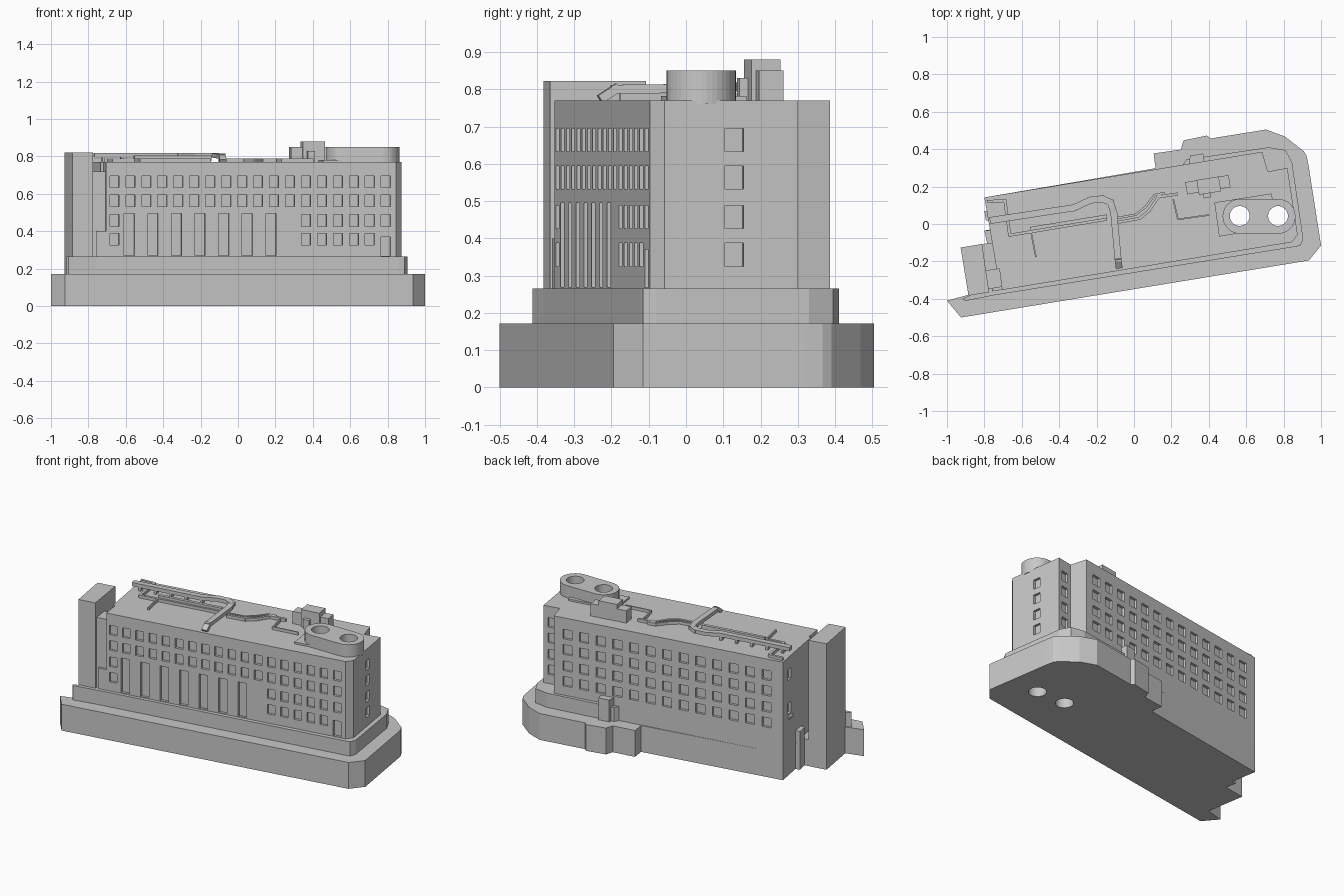
import bpy, bmesh
from math import cos, sin, pi
from mathutils import Vector, Matrix

cube = bpy.data.objects.get("Cube")
if cube:
    bpy.data.objects.remove(cube, do_unlink=True)

COLOUR = (0.58, 0.58, 0.58, 1)
grey = bpy.data.materials.new("plain grey")
grey.use_nodes = True
grey.diffuse_color = COLOUR
grey.node_tree.nodes["Principled BSDF"].inputs["Base Color"].default_value = COLOUR


def finish(name, bm):
    bmesh.ops.recalc_face_normals(bm, faces=bm.faces)
    mesh = bpy.data.meshes.new(name)
    bm.to_mesh(mesh)
    bm.free()
    mesh.materials.append(grey)
    ob = bpy.data.objects.new(name, mesh)
    bpy.context.collection.objects.link(ob)
    return ob


def add_prism(bm, pts, z0, z1):
    low = [bm.verts.new((x, y, z0)) for x, y in pts]
    face = bm.faces.new(low)
    new = bmesh.ops.extrude_face_region(bm, geom=[face])["geom"]
    bmesh.ops.translate(bm, vec=(0, 0, z1 - z0),
                        verts=[v for v in new if isinstance(v, bmesh.types.BMVert)])


def prism(name, pts, z0, z1):
    bm = bmesh.new()
    add_prism(bm, pts, z0, z1)
    return finish(name, bm)


def add_box(bm, centre, along, size):
    """Box whose local x follows the given direction."""
    x = Vector(along).normalized()
    side = Vector((0, 0, 1)).cross(x).normalized()
    rot = Matrix((x, side, x.cross(side))).transposed().to_4x4()
    m = Matrix.Translation(centre) @ rot @ Matrix.Diagonal((*size, 1))
    bmesh.ops.create_cube(bm, size=1, matrix=m)


def beam(name, path, width, height):
    bm = bmesh.new()
    for a, b in zip(path, path[1:]):
        a, b = Vector(a), Vector(b)
        add_box(bm, (a + b) / 2, b - a, ((b - a).length + width * 0.6, width, height))
    return finish(name, bm)


def carve(bm, wall, rects, depth=0.016):
    """Sink rectangles (from, to, low, high) into one flat wall."""
    start = Vector((*wall[0], 0))
    along = (Vector((*wall[1], 0)) - start).normalized()
    out = Vector((along.y, -along.x, 0))
    up = Vector((0, 0, 1))

    def faces():
        return [f for f in bm.faces
                if all(abs((v.co - start).dot(out)) < 1e-3 for v in f.verts)]

    cuts = [(start + along * t, along) for t in sorted({t for r in rects for t in r[:2]})]
    cuts += [(up * z, up) for z in sorted({z for r in rects for z in r[2:]})]
    for co, no in cuts:
        fs = faces()
        geom = fs + list({e for f in fs for e in f.edges}) + list({v for f in fs for v in f.verts})
        bmesh.ops.bisect_plane(bm, geom=geom, dist=1e-5, plane_co=co, plane_no=no)
    sunk = []
    for f in faces():
        c = f.calc_center_median()
        t = (c - start).dot(along)
        if any(a < t < b and lo < c.z < hi for a, b, lo, hi in rects):
            sunk.append(f)
    new = bmesh.ops.extrude_face_region(bm, geom=sunk)["geom"]
    bmesh.ops.translate(bm, vec=-out * depth,
                        verts=[v for v in new if isinstance(v, bmesh.types.BMVert)])
    left = [f for f in sunk if f.is_valid]
    if left:
        bmesh.ops.delete(bm, geom=left, context='FACES')


def cut(ob, cutter):
    mod = ob.modifiers.new("cut", 'BOOLEAN')
    mod.operation = 'DIFFERENCE'
    mod.solver = 'EXACT'
    mod.object = cutter


def circle(cx, cy, r, n=40, start=0.0, sweep=2 * pi):
    return [(cx + r * cos(start + sweep * i / n), cy + r * sin(start + sweep * i / n))
            for i in range(n)]


# Stepped base and podium
base = prism("base", [
    (-1, -.41), (-.925, -.5), (.935, -.195), (1, -.115), (.932, .32), (.922, .366), (.907, .39),
    (.806, .468), (.705, .505), (.41, .457), (.39, .473), (.265, .447), (.25, .398),
    (.105, .377), (.115, .298), (-.8, .142), (-.77, -.03), (-.8, -.035),
    (-.785, -.104), (-.81, -.107), (-.84, -.35), (-.89, -.38)], 0, .172)

podium = prism("podium", [
    (-.917, -.4), (-.905, -.412), (-.76, -.383), (.86, -.122), (.89, -.115), (.905, -.08),
    (.845, .33), (.81, .395), (.72, .41), (.28, .345), (.25, .3), (-.6, .1), (-.7, -.3)], .172, .265)

# Main block with recessed windows
front_wall = ((-.705, -.3525), (.845, -.097))
back_wall = ((.685, .386), (-.8, .142))
right_wall = ((.875, -.058), (.82, .3))
notch_wall = ((.82, .3), (.716, .28))
left_wall = ((-.8, .142), (-.77, -.03))

bm = bmesh.new()
add_prism(bm, [*front_wall, *right_wall, notch_wall[1], *back_wall, left_wall[1],
               (-.735, -.243), (-.72, -.24)], .172, .77)
bmesh.ops.recalc_face_normals(bm, faces=bm.faces)

rows = [(z, z + .062) for z in (.325, .426, .532, .633)]


def column(mid, width, levels=rows):
    return [(mid - width / 2, mid + width / 2, *z) for z in levels]


front = column(1.515, .05, [(.268, .37)])
for c in range(18):
    levels = rows if c == 0 or 11 < c < 17 else rows[1:] if c == 17 else rows[2:]
    front += column(.045 + c * .0865, .05, levels)
for c in range(7):
    front += column(.125 + c * .128, .055, [(.27, .495)])
carve(bm, front_wall, front)
carve(bm, back_wall, [r for c in range(13) for r in column(.09 + c * .109, .06)])
carve(bm, right_wall, column(.19, .05))
carve(bm, notch_wall, column(.053, .05))
carve(bm, left_wall, column(.09, .05, [(.4, .47), (.62, .69)]))
main_block = finish("main_block", bm)

# Stair tower and side blocks at the left end
prism("end_tower", [(-.927, -.126), (-.885, -.383), (-.775, -.365), (-.812, -.107)], 0, .822)
prism("tower_link", [(-.8, -.25), (-.715, -.235), (-.7, -.335), (-.79, -.35)], .17, .72)
prism("corner_pier", [(-.76, -.36), (-.7, -.351), (-.7, -.3), (-.76, -.3)], .17, .4)
prism("side_step", [(-.8, -.035), (-.785, -.104), (-.7, -.1), (-.7, -.03)], .17, .25)
prism("left_ledge", [(-.8, .07), (-.792, .02), (-.75, .02), (-.75, .07)], .37, .385)
prism("back_porch", [(.29, .3), (.3, .365), (.37, .377), (.38, .31)], .17, .315)

# Roof platform and rounded housing
platform = prism("roof_platform", [(.43, .115), (.735, .163), (.77, -.015), (.455, -.067)], .76, .782)
housing = prism("rounded_housing",
                circle(.77, .041, .093, 20, -pi / 2, pi) + [(.77, .134)]
                + circle(.567, .041, .093, 20, pi / 2, pi) + [(.567, -.052)], .76, .85)

# Two round shafts through the full height
bm = bmesh.new()
for x in (.565, .77):
    add_prism(bm, circle(x, .043, .053), -.1, 1)
shafts = finish("shaft_cutter", bm)
shafts.hide_render = True
shafts.hide_viewport = True
for ob in (base, podium, main_block, platform, housing):
    cut(ob, shafts)

# Roof plant room
slant = (.987, .162, 0)
bm = bmesh.new()
add_box(bm, (.395, .21, .805), slant, (.235, .066, .09))
add_box(bm, (.4, .205, .82), slant, (.12, .08, .12))
add_box(bm, (.39, .16, .797), slant, (.04, .04, .066))
finish("plant_room", bm)

# Main roof duct with a sweeping bend, and its brackets
beam("roof_duct", [
    (-.76, .02, .806), (-.32, .087, .806), (-.235, .127, .806), (-.17, .135, .806),
    (-.125, .115, .806), (-.108, .06, .803), (-.085, -.19, .8), (-.081, -.222, .779)], .036, .024)
bm = bmesh.new()
for i in range(5):
    add_box(bm, (-.72 + i * .1, .026 + i * .0155, .785), slant, (.015, .03, .04))
finish("duct_brackets", bm)

# Thin roof pipes
z = .779
pipe_paths = [
    [(-.78, .12), (-.69, .125), (-.665, -.06), (-.15, .025)],
    [(-.08, .01), (.03, .03), (.08, .07), (.13, .145), (.23, .16)],
    [(-.1, .03), (.01, .05), (.06, .09), (.11, .155), (.16, .165)],
    [(.21, .13), (.235, .025), (.4, .048)],
    [(-.55, -.045), (-.525, -.175)]]
for path, width in zip(pipe_paths, (.016, .016, .012, .008, .008)):
    beam("roof_pipe", [(x, y, z) for x, y in path], width, .02)
beam("pipe_rack", [(-.55, -.025, .79), (-.15, .04, .79)], .02, .03)
